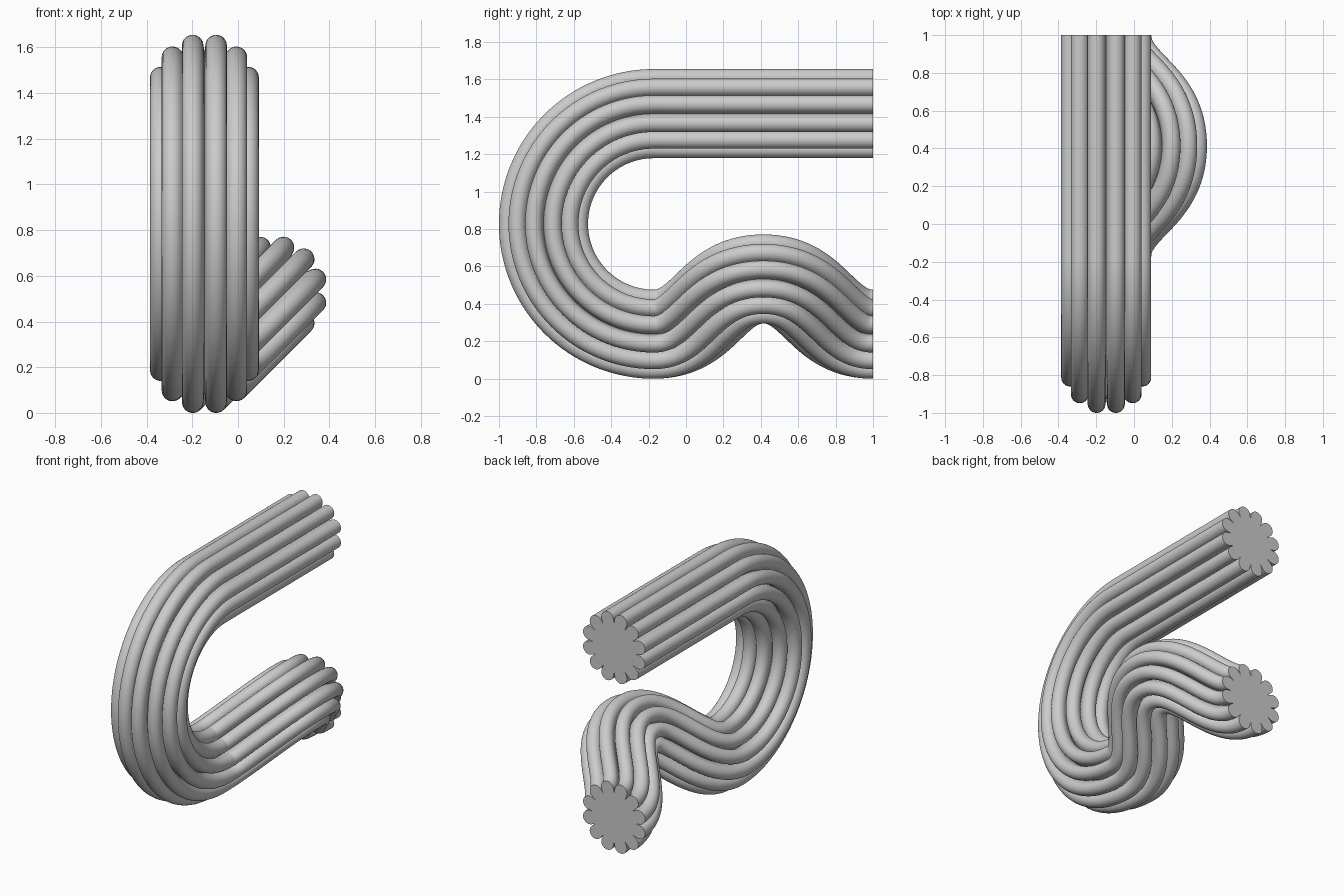
import bpy, bmesh, math
from mathutils import Vector, Matrix
from mathutils.geometry import interpolate_bezier

cube = bpy.data.objects.get("Cube")
if cube:
    bpy.data.objects.remove(cube)

# Plain grey
grey = bpy.data.materials.new("light grey")
grey.use_nodes = True
color = (0.6, 0.6, 0.6, 1)
grey.diffuse_color = color
grey.node_tree.nodes["Principled BSDF"].inputs["Base Color"].default_value = color

# Main dimensions
LOBES, LOBE_CENTRE, LOBE_RADIUS, VALLEY = 12, 0.198, 0.047, 0.165
SIDE, BASE, BEND, BEND_Y = -0.147, 0.238, 0.5895, -0.1725
SHIFT, HANDLE = 0.295, 0.28


def fluted_profile():
    """Ring of rounded lobes with a crease between neighbours."""
    points = []
    for k in range(LOBES):
        a = (k + 0.5) * math.tau / LOBES
        turn = Matrix.Rotation(a, 2)
        for i in range(15):
            b = math.radians(-98 + 14 * i)
            points.append(turn @ Vector((LOBE_CENTRE + LOBE_RADIUS * math.cos(b),
                                         LOBE_RADIUS * math.sin(b))))
        a += math.pi / LOBES
        points.append(Vector((math.cos(a), math.sin(a))) * VALLEY)
    return points


def centre_path():
    """Straight run, half-circle bend, then a slanted hump."""
    top = BASE + 2 * BEND
    path = [Vector((SIDE, 1 + (BEND_Y - 1) * i / 8, top)) for i in range(8)]
    for i in range(65):
        a = math.pi * i / 64
        path.append(Vector((SIDE, BEND_Y - BEND * math.sin(a),
                            BASE + BEND + BEND * math.cos(a))))
    low = path[-1]
    peak = Vector((SIDE + SHIFT, (1 + BEND_Y) / 2, BASE + SHIFT))
    end = Vector((SIDE, 1, BASE))
    reach = Vector((0, HANDLE, 0))
    for p, q in ((low, peak), (peak, end)):
        path += interpolate_bezier(p, p + reach, q - reach, q, 41)[1:]
    return path


# Sweep the profile along the path without twist
path, profile = centre_path(), fluted_profile()
bm = bmesh.new()
tangent = Vector((0, -1, 0))
u, v = Vector((1, 0, 0)), Vector((0, 0, 1))
rings = []
for i, p in enumerate(path):
    if 0 < i < len(path) - 1:
        new = ((path[i + 1] - p).normalized() + (p - path[i - 1]).normalized()).normalized()
    else:
        new = Vector((0, -1 if i == 0 else 1, 0))
    turn = tangent.rotation_difference(new)
    u, v, tangent = turn @ u, turn @ v, new
    rings.append([bm.verts.new(p + u * c.x + v * c.y) for c in profile])
n = len(profile)
for a, b in zip(rings, rings[1:]):
    for j in range(n):
        k = (j + 1) % n
        bm.faces.new((a[j], a[k], b[k], b[j]))

# Flat end caps
bm.faces.new(rings[0])
bm.faces.new(rings[-1])
bmesh.ops.recalc_face_normals(bm, faces=bm.faces)

mesh = bpy.data.meshes.new("fluted_tube")
bm.to_mesh(mesh)
bm.free()
mesh.materials.append(grey)
tube = bpy.data.objects.new("fluted_tube", mesh)
bpy.context.collection.objects.link(tube)
bpy.ops.object.select_all(action='DESELECT')
tube.select_set(True)
bpy.context.view_layer.objects.active = tube
bpy.ops.object.shade_smooth_by_angle(angle=math.radians(35))
